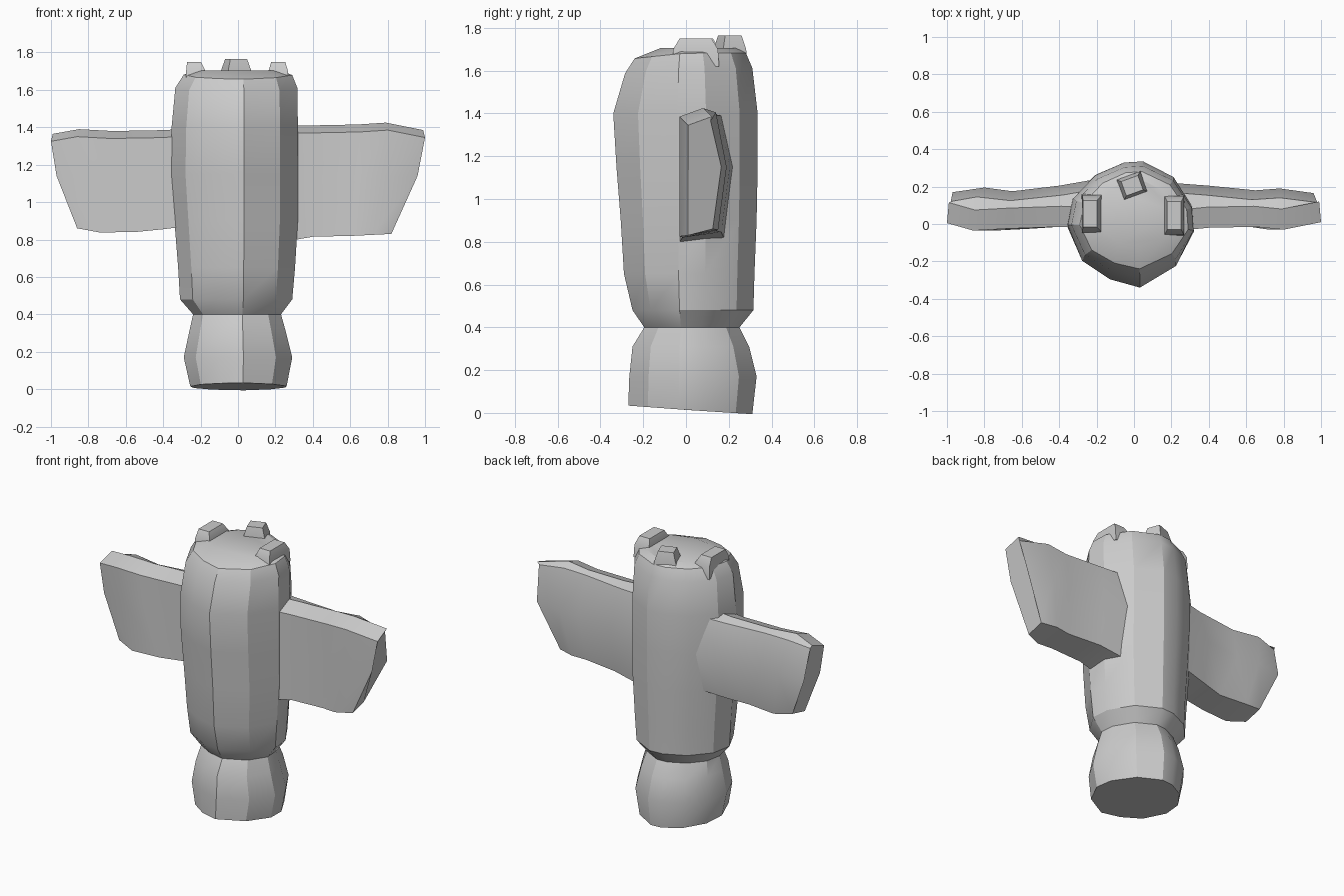
import bpy, bmesh, math

if "Cube" in bpy.data.objects:
    bpy.data.objects.remove(bpy.data.objects["Cube"])


def loft(name, rings):
    """Skin a stack of equal-length point rings and cap both ends."""
    bm = bmesh.new()
    vs = [[bm.verts.new(p) for p in r] for r in rings]
    n = len(rings[0])
    for a, b in zip(vs, vs[1:]):
        for i in range(n):
            j = (i + 1) % n
            bm.faces.new((a[i], a[j], b[j], b[i]))
    bm.faces.new(vs[0][::-1])
    bm.faces.new(vs[-1])
    bmesh.ops.recalc_face_normals(bm, faces=bm.faces[:])
    me = bpy.data.meshes.new(name)
    bm.to_mesh(me)
    bm.free()
    ob = bpy.data.objects.new(name, me)
    bpy.context.collection.objects.link(ob)
    bpy.ops.object.select_all(action='DESELECT')
    ob.select_set(True)
    bpy.context.view_layer.objects.active = ob
    bpy.ops.object.shade_smooth_by_angle(angle=math.radians(28))
    return ob


# Body: irregular faceted section, fitted to each level's left/right/front/back extent
section = [(.10, -1), (.70, -.66), (1, -.12), (.97, .28), (.66, .75), (.15, 1),
           (-.15, .98), (-.58, .78), (-.92, .40), (-1, -.02), (-.78, -.58), (-.36, -.87)]
levels = [  # z, left, right, front, back
    (.02, .255, .26, .27, .31), (.17, .29, .29, .265, .33), (.31, .26, .255, .25, .295),
    (.40, .24, .23, .195, .25), (.48, .31, .29, .25, .315), (.65, .32, .305, .29, .32),
    (.90, .34, .32, .305, .33), (1.15, .36, .32, .325, .335), (1.40, .355, .32, .34, .335),
    (1.60, .335, .318, .285, .31), (1.67, .29, .29, .24, .28), (1.705, .22, .23, .12, .24)]
rings = []
for z, l, r, f, b in levels:
    ring = []
    for x, y in section:
        dz = -.02 * (y + .3) if z < .1 else (.025 * min(y, 0) + .012 if 1.5 < z < 1.7 else 0)
        ring.append((x * (r if x > 0 else l), y * (b if y > 0 else f), z + dz))
    rings.append(ring)
loft("body", rings)


# Wings: flat front, bevelled top and keeled back, tip slanting inward at the bottom
def wing(name, side, stations):
    rings = []
    for xb, xm, xt, yf, yb, zb, zt in stations:
        rings.append([(side * x, y, z) for x, y, z in (
            (xb, yf, zb), (xm, yf, 1.14), (xt, yf, zt - .04), (xt - .01, yf + .11, zt),
            (xt - .02, yb - .05, zt - .02), (xm, yb, 1.15), (xb, yb - .04, zb + .03))])
    loft(name, rings)


wing("right_wing", 1, [
    (.20, .20, .20, -.04, .22, .78, 1.41), (.40, .40, .40, -.02, .205, .815, 1.41),
    (.62, .65, .65, -.015, .18, .82, 1.415), (.72, .78, .80, -.03, .19, .825, 1.425),
    (.82, .96, 1.0, .01, .165, .83, 1.385)])
wing("left_wing", -1, [
    (.20, .20, .20, -.02, .24, .88, 1.40), (.40, .40, .40, -.015, .205, .855, 1.385),
    (.55, .65, .68, -.025, .175, .84, 1.38), (.74, .80, .86, -.035, .195, .838, 1.39),
    (.86, .97, 1.0, .005, .17, .86, 1.365)])


# Three small lugs on the crown
def lug(name, cx, cy, hx, hy, top, lean, turn=0):
    c, s = math.cos(turn), math.sin(turn)
    rings = []
    for z, k, dx in ((1.62, 1.0, 0), (1.70, .95, 0), (top, .68, lean)):
        ring = []
        for sx, sy in ((-1, -1), (1, -1), (1, 1), (-1, 1)):
            x, y = sx * hx * k + dx, sy * hy * k
            ring.append((cx + x * c - y * s, cy + x * s + y * c, z))
        rings.append(ring)
    loft(name, rings)


lug("left_lug", -.225, .055, .055, .105, 1.75, -.01)
lug("right_lug", .215, .045, .055, .11, 1.75, 0)
lug("back_lug", -.01, .205, .07, .06, 1.765, 0, .35)
